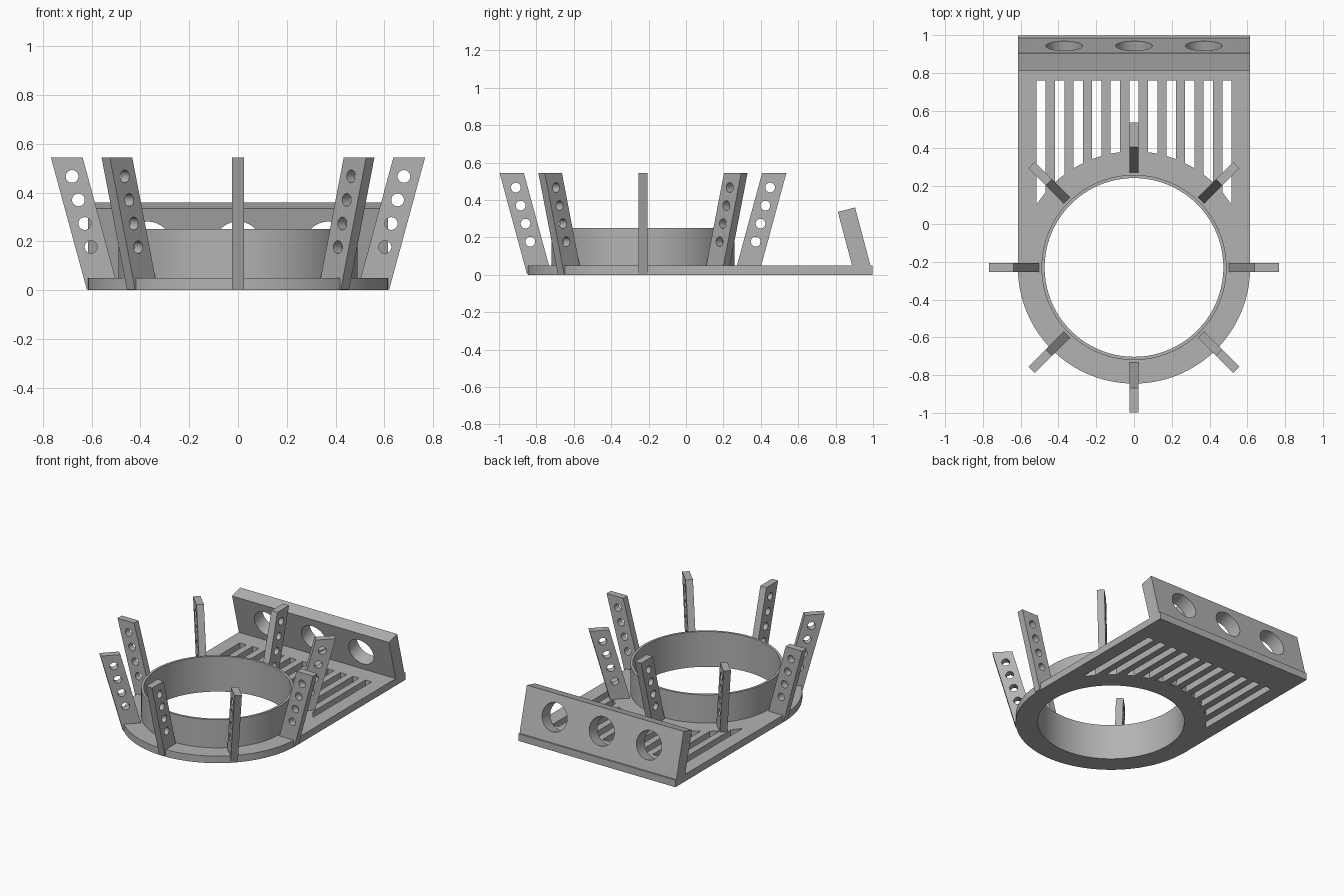
import bpy, bmesh, math
from mathutils import Matrix, Vector

cube = bpy.data.objects.get("Cube")
if cube:
    bpy.data.objects.remove(cube, do_unlink=True)

CY = -0.23                  # ring centre in y
R_OUT, R_WALL, R_IN = 0.615, 0.49, 0.473
BASE, TILT = 0.05, math.radians(15)

grey = bpy.data.materials.new("plain grey")
grey.use_nodes = True
colour = (0.45, 0.45, 0.45, 1)
grey.diffuse_color = colour
grey.node_tree.nodes["Principled BSDF"].inputs["Base Color"].default_value = colour


def add_object(name, bm):
    bmesh.ops.recalc_face_normals(bm, faces=bm.faces)
    mesh = bpy.data.meshes.new(name)
    bm.to_mesh(mesh)
    bm.free()
    mesh.materials.append(grey)
    obj = bpy.data.objects.new(name, mesh)
    bpy.context.collection.objects.link(obj)
    return obj


def extrude_into(bm, points, direction):
    """Prism from a closed outline, pushed along a direction."""
    face = bm.faces.new([bm.verts.new(p) for p in points])
    out = bmesh.ops.extrude_face_region(bm, geom=[face])
    moved = [v for v in out["geom"] if isinstance(v, bmesh.types.BMVert)]
    bmesh.ops.translate(bm, verts=moved, vec=direction)


def cylinder_into(bm, radius, depth, matrix, sides):
    bmesh.ops.create_cone(bm, cap_ends=True, segments=sides, radius1=radius,
                          radius2=radius, depth=depth, matrix=matrix)


def cut(obj, bm):
    """Subtract the cutter and bake the result."""
    cutter = add_object("cutter", bm)
    cutter.hide_render = True
    mod = obj.modifiers.new("cut", "BOOLEAN")
    mod.operation, mod.solver, mod.object = "DIFFERENCE", "EXACT", cutter
    graph = bpy.context.evaluated_depsgraph_get()
    mesh = bpy.data.meshes.new_from_object(obj.evaluated_get(graph))
    obj.modifiers.clear()
    obj.data = mesh
    bpy.data.objects.remove(cutter, do_unlink=True)


def smooth(obj):
    bpy.ops.object.select_all(action="DESELECT")
    obj.select_set(True)
    bpy.context.view_layer.objects.active = obj
    bpy.ops.object.shade_smooth_by_angle(angle=math.radians(30))


# Base plate: half round front, square back
bm = bmesh.new()
arc = [math.pi * (1 + i / 64) for i in range(65)]
outline = [(R_OUT * math.cos(a), CY + R_OUT * math.sin(a), 0) for a in arc]
outline += [(R_OUT, 0.997, 0), (-R_OUT, 0.997, 0)]
extrude_into(bm, outline, (0, 0, BASE))
base = add_object("base_plate", bm)

# Round opening and the vent slots that stop at the ring
bm = bmesh.new()
cylinder_into(bm, R_IN, 1, Matrix.Translation((0, CY, 0)), 128)
for i in range(-5, 6):
    x0, x1 = i * 0.0985 - 0.025, i * 0.0985 + 0.025
    ends = [(x, CY + math.sqrt(R_OUT ** 2 - x * x), -0.1) for x in (x0, x1)]
    extrude_into(bm, ends + [(x1, 0.76, -0.1), (x0, 0.76, -0.1)], (0, 0, 0.3))
cut(base, bm)
smooth(base)

# Thin collar round the opening
bm = bmesh.new()
rings = []
for r, z in ((R_IN, BASE), (R_WALL, BASE), (R_WALL, 0.25), (R_IN, 0.25)):
    rings.append([bm.verts.new((r * math.cos(math.tau * i / 128),
                                CY + r * math.sin(math.tau * i / 128), z))
                  for i in range(128)])
for k in range(4):
    a, b = rings[k], rings[(k + 1) % 4]
    for i in range(128):
        j = (i + 1) % 128
        bm.faces.new((a[i], a[j], b[j], b[i]))
smooth(add_object("collar", bm))

# Leaning posts with four holes each
bm = bmesh.new()
T = 0.048
lean = math.tan(TILT)
profile = [(0.49, 0.004), (0.62, 0.004), (0.767, 0.545), (0.637, 0.545)]
extrude_into(bm, [(x, -T / 2, z) for x, z in profile], (0, T, 0))
post = add_object("post_1", bm)
bm = bmesh.new()
for i in range(4):
    z = 0.177 + i * 0.0965
    place = Matrix.Translation((0.555 + z * lean, 0, z)) @ Matrix.Rotation(math.pi / 2, 4, "X")
    cylinder_into(bm, 0.026, 0.2, place, 32)
cut(post, bm)
smooth(post)
for i in range(8):
    copy = post if i == 0 else bpy.data.objects.new(f"post_{i + 1}", post.data)
    if i:
        bpy.context.collection.objects.link(copy)
    copy.location = (0, CY, 0)
    copy.rotation_euler.z = i * math.pi / 4

# Back panel leaning forward, with three large holes
bm = bmesh.new()
side = [(0.893, 0.03), (0.99, 0.03), (0.986, 0.05), (0.904, 0.36), (0.812, 0.336)]
extrude_into(bm, [(-R_OUT, y, z) for y, z in side], (2 * R_OUT, 0, 0))
panel = add_object("back_panel", bm)
bm = bmesh.new()
for x in (-0.37, 0, 0.37):
    place = Matrix.Translation((x, 0.898, 0.2)) @ Matrix.Rotation(math.pi / 2 + TILT, 4, "X")
    cylinder_into(bm, 0.097, 0.4, place, 64)
cut(panel, bm)
smooth(panel)
